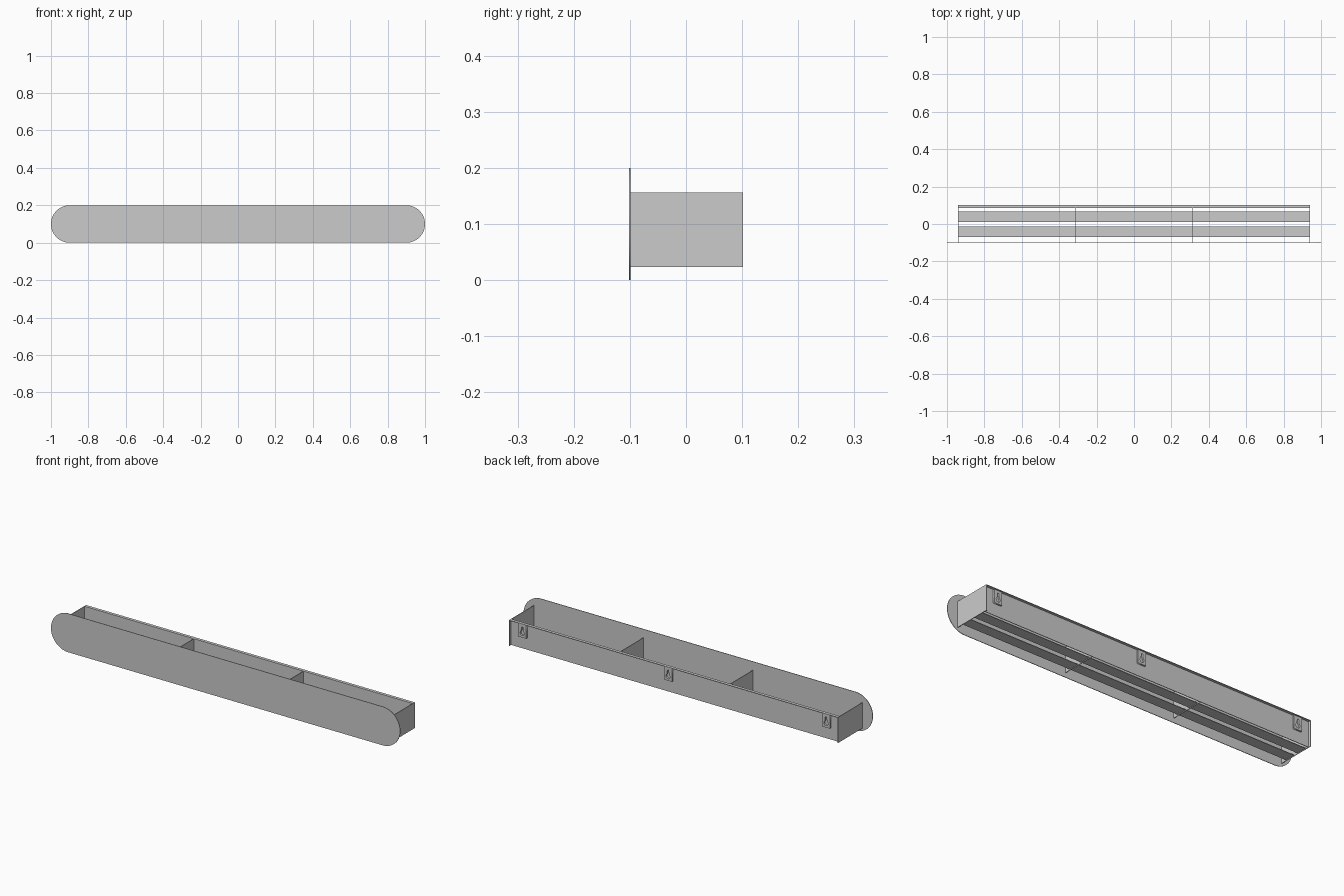
import bpy, bmesh, math
from mathutils import Matrix

if "Cube" in bpy.data.objects:
    bpy.data.objects.remove(bpy.data.objects["Cube"])

T = 0.003                  # sheet thickness
END_X = 0.942              # outer face of the end plates
Z0, Z1 = 0.023, 0.156      # bottom and top of the tray
Y_FRONT, Y_BACK = -0.102, 0.102
Y_PANEL = 0.089            # rear face of the recessed back panel


def box(name, x0, x1, y0, y1, z0, z1):
    bm = bmesh.new()
    bmesh.ops.create_cube(bm, size=1, matrix=Matrix.Translation(
        ((x0 + x1) / 2, (y0 + y1) / 2, (z0 + z1) / 2))
        @ Matrix.Diagonal((x1 - x0, y1 - y0, z1 - z0, 1)))
    mesh = bpy.data.meshes.new(name)
    bm.to_mesh(mesh)
    bm.free()
    ob = bpy.data.objects.new(name, mesh)
    bpy.context.collection.objects.link(ob)
    return ob


def sheet(name, outlines, x, y0, y1, z):
    """Filled x-z outlines (later ones are holes) extruded from y0 to y1."""
    cu = bpy.data.curves.new(name, 'CURVE')
    cu.dimensions = '2D'
    cu.fill_mode = 'BOTH'
    cu.extrude = (y1 - y0) / 2
    for pts in outlines:
        sp = cu.splines.new('POLY')
        sp.points.add(len(pts) - 1)
        for p, (u, v) in zip(sp.points, pts):
            p.co = (u, v, 0, 1)
        sp.use_cyclic_u = True
    ob = bpy.data.objects.new(name, cu)
    ob.location = (x, (y0 + y1) / 2, z)
    ob.rotation_euler = (math.pi / 2, 0, 0)
    bpy.context.collection.objects.link(ob)
    return ob


def arc(cx, cy, r, a0, a1, n):
    return [(cx + r * math.cos(math.radians(a0 + (a1 - a0) * i / n)),
             cy + r * math.sin(math.radians(a0 + (a1 - a0) * i / n)))
            for i in range(n + 1)]


# Front fascia with fully rounded ends
stadium = arc(0.9, 0, 0.1, -90, 90, 32) + arc(-0.9, 0, 0.1, 90, 270, 32)
sheet("front_fascia", [stadium], 0, Y_FRONT, Y_FRONT + T, 0.1)

# End plates, reaching past the recessed back panel
yf = Y_FRONT + T
for side, s in (("left", -1), ("right", 1)):
    xa, xb = sorted((s * END_X, s * (END_X - T)))
    box(side + "_end_plate", xa, xb, yf, Y_BACK, Z0, Z1)

# Back panel and its top lip
xi = END_X - T
box("back_panel", -xi, xi, Y_PANEL - T, Y_PANEL, Z0, Z1)
box("back_top_lip", -xi, xi, Y_PANEL, Y_BACK, Z1 - T, Z1)

# Inner dividers
for i, x in enumerate((-0.314, 0.314)):
    box(f"divider_{i + 1}", x - T / 2, x + T / 2, yf, Y_PANEL - T, Z0, Z1)

# Two floor slats with open gaps between
for name, ya, yb in (("front_floor_slat", -0.069, -0.013),
                     ("rear_floor_slat", 0.011, 0.067)):
    box(name, -xi, xi, ya, yb, Z0 + 0.004, Z0 + 0.004 + T)

# Keyhole hangers on the back
plate = [(-0.023, -0.034), (0.023, -0.034), (0.023, 0.034), (-0.023, 0.034)]
keyhole = arc(0, -0.012, 0.012, 120, 420, 20) + arc(0, 0.018, 0.004, 0, 180, 8)
for i, x in enumerate((-0.87, 0.035, 0.87)):
    sheet(f"keyhole_hanger_{i + 1}", [plate, keyhole], x,
          Y_PANEL, Y_PANEL + 0.009, 0.117)
